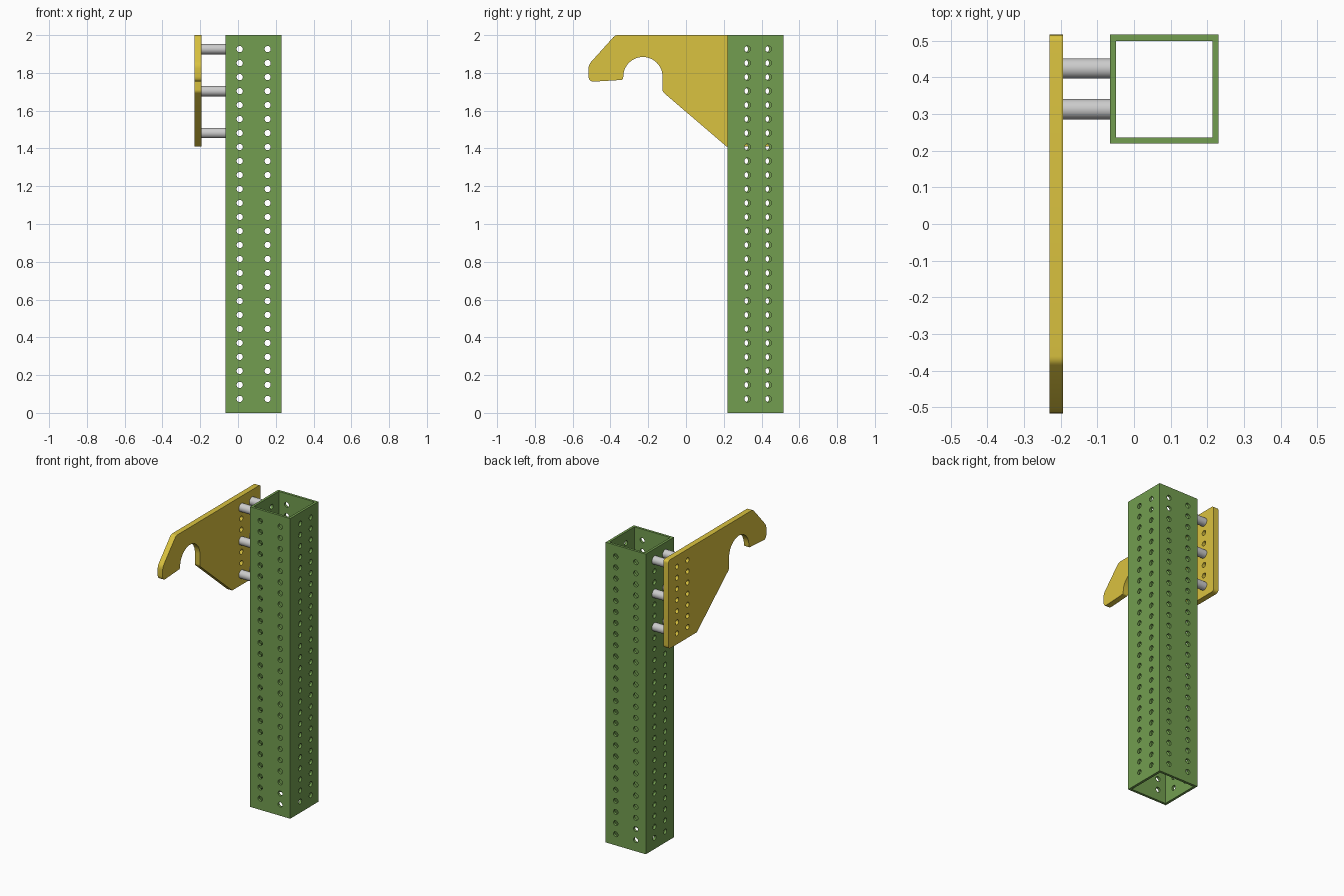
import bpy, bmesh, math
from mathutils import Matrix, Vector

if "Cube" in bpy.data.objects:
    bpy.data.objects.remove(bpy.data.objects["Cube"])

PITCH = 2 / 27                      # vertical hole spacing
X0, X1, Y0, Y1 = -0.065, 0.231, 0.22, 0.516   # tube footprint
WALL, HOLE_R = 0.0165, 0.0165
PX0, PX1 = -0.231, -0.194           # plate thickness range
COLS = (0.313, 0.424)               # plate / left wall hole columns
ROWS = [PITCH * (i + 1) for i in range(26)]


def material(name, col):
    m = bpy.data.materials.new(name)
    m.diffuse_color = (*col, 1)
    m.use_nodes = True
    m.node_tree.nodes["Principled BSDF"].inputs["Base Color"].default_value = m.diffuse_color
    return m


def make_object(name, bm, mat=None):
    bmesh.ops.recalc_face_normals(bm, faces=bm.faces)
    me = bpy.data.meshes.new(name)
    bm.to_mesh(me)
    bm.free()
    ob = bpy.data.objects.new(name, me)
    bpy.context.collection.objects.link(ob)
    if mat:
        me.materials.append(mat)
    return ob


def add_cyl(bm, centre, axis, r, length, seg=20):
    rot = Matrix.Rotation(math.pi / 2, 4, 'Y' if axis == 'x' else 'X')
    bmesh.ops.create_cone(bm, cap_ends=True, segments=seg, radius1=r, radius2=r,
                          depth=length, matrix=Matrix.Translation(centre) @ rot)


def prism(bm, points, direction):
    face = bm.faces.new([bm.verts.new(p) for p in points])
    ext = bmesh.ops.extrude_face_region(bm, geom=[face])
    bmesh.ops.translate(bm, vec=direction,
                        verts=[v for v in ext['geom'] if isinstance(v, bmesh.types.BMVert)])


def cut(ob, bm):
    cutter = make_object("cutter", bm)
    cutter.hide_render = True
    mod = ob.modifiers.new("holes", 'BOOLEAN')
    mod.object, mod.operation, mod.solver = cutter, 'DIFFERENCE', 'EXACT'
    bpy.context.view_layer.objects.active = ob
    bpy.ops.object.modifier_apply(modifier=mod.name)
    bpy.data.objects.remove(cutter)


def smooth(ob):
    bpy.ops.object.select_all(action='DESELECT')
    ob.select_set(True)
    bpy.context.view_layer.objects.active = ob
    bpy.ops.object.shade_smooth_by_angle(angle=math.radians(30))


def rounded(p, a, b, r, n=5):
    """Points rounding corner p between neighbours a and b."""
    p, a, b = Vector(p), Vector(a), Vector(b)
    s, e = p + (a - p).normalized() * r, p + (b - p).normalized() * r
    return [s * (1 - t) ** 2 + p * 2 * t * (1 - t) + e * t * t
            for t in (i / n for i in range(n + 1))]


green = material("green", (0.17, 0.34, 0.08))
yellow = material("yellow", (0.70, 0.54, 0.05))

# Open square tube: four-sided ring swept up
bm = bmesh.new()
def ring(d, z):
    return [bm.verts.new((x, y, z)) for x, y in
            ((X0 + d, Y0 + d), (X1 - d, Y0 + d), (X1 - d, Y1 - d), (X0 + d, Y1 - d))]
loops = [ring(0, 0), ring(0, 2), ring(WALL, 2), ring(WALL, 0)]
for a, b in zip(loops, loops[1:] + loops[:1]):
    for i in range(4):
        j = (i + 1) % 4
        bm.faces.new((a[i], a[j], b[j], b[i]))
tube = make_object("square_tube", bm, green)

# Two hole columns in each tube wall
bm = bmesh.new()
for z in ROWS:
    for x in (X0 + PITCH, X1 - PITCH):
        for y in (Y0 + WALL / 2, Y1 - WALL / 2):
            add_cyl(bm, (x, y, z), 'y', HOLE_R, 0.04)
    for y in COLS:
        add_cyl(bm, (X0 + WALL / 2, y, z), 'x', HOLE_R, 0.04)
        add_cyl(bm, (X1 - WALL / 2, y + 0.012, z), 'x', HOLE_R, 0.04)
cut(tube, bm)
smooth(tube)

# Hook plate: outline in (y, z) with rounded corners and a round notch
corners = [((0.516, 1.409), 0.025), ((0.516, 2.0), 0.02), ((-0.375, 2.0), 0.015),
           ((-0.516, 1.843), 0.02), ((-0.516, 1.752), 0.03), ((-0.335, 1.763), 0.012)]
seq = [(0.216, 1.409)] + [c for c, _ in corners] + [(-0.332, 1.78)]
outline = [Vector(seq[0])]
for i, (c, r) in enumerate(corners):
    outline += rounded(c, seq[i], seq[i + 2], min(r, 0.4 * (Vector(seq[i + 2]) - Vector(c)).length
                                              if i == 5 else r))
for i in range(25):
    a = math.pi * (1 - i / 24)
    outline.append(Vector((-0.228 + 0.104 * math.cos(a), 1.78 + 0.104 * math.sin(a))))
outline += rounded((-0.124, 1.70), (-0.124, 1.78), (0.216, 1.409), 0.012)
bm = bmesh.new()
prism(bm, [(PX0, p.x, p.y) for p in outline], (PX1 - PX0, 0, 0))
plate = make_object("hook_plate", bm, yellow)

bm = bmesh.new()
for z in ROWS[19:]:
    for y in COLS:
        add_cyl(bm, ((PX0 + PX1) / 2, y, z), 'x', HOLE_R, 0.08)
cut(plate, bm)
smooth(plate)

# Hollow standoffs between plate and tube
length, mid = X0 - PX1, (X0 + PX1) / 2
for z in ROWS[19::3]:
    for y in COLS:
        bm = bmesh.new()
        add_cyl(bm, (mid, y, z), 'x', 0.0275, length, 32)
        spacer = make_object("standoff", bm)
        bm = bmesh.new()
        add_cyl(bm, (mid, y, z), 'x', HOLE_R, length + 0.02)
        cut(spacer, bm)
        smooth(spacer)
